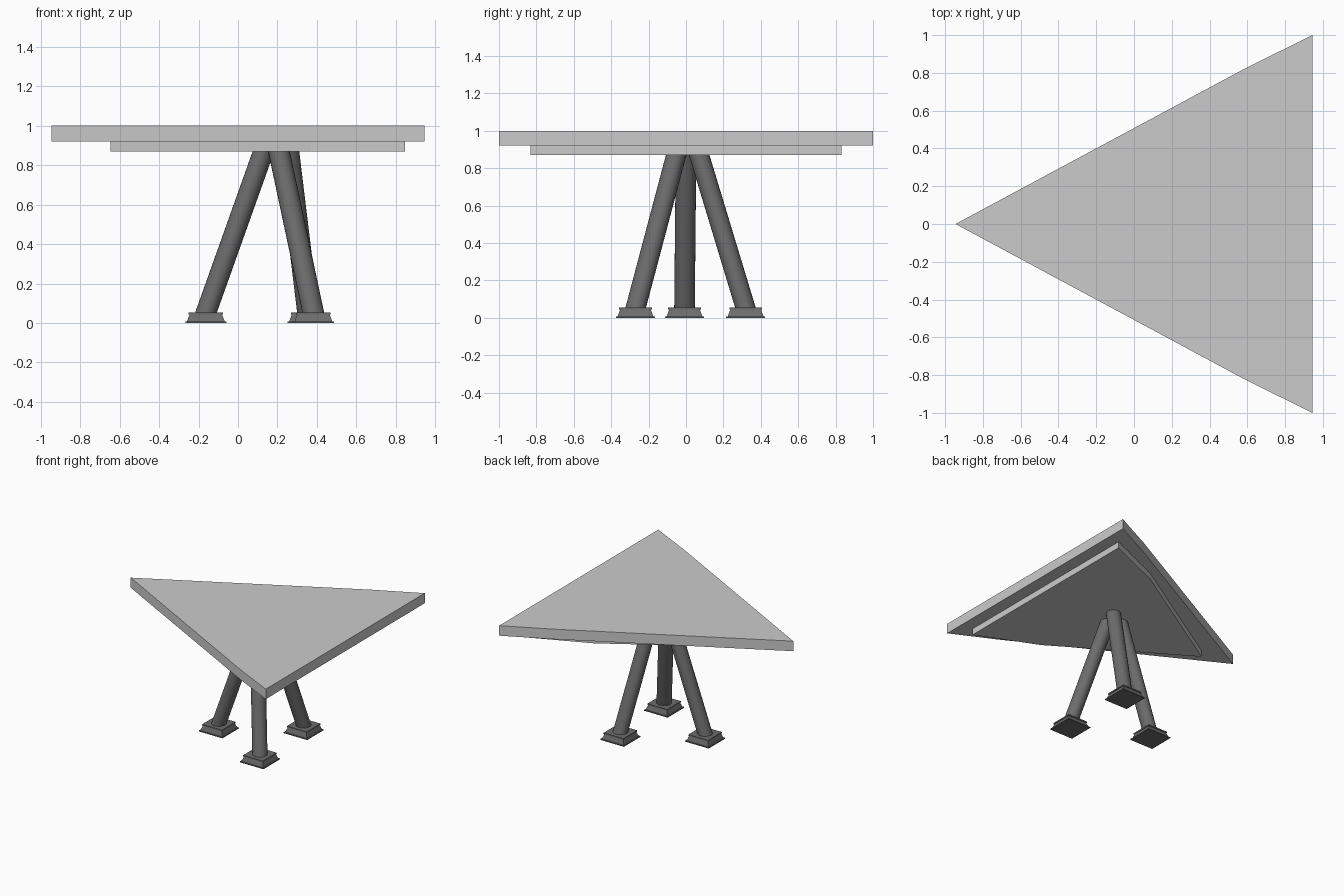
import bpy, bmesh
from mathutils import Vector

if "Cube" in bpy.data.objects:
    bpy.data.objects.remove(bpy.data.objects["Cube"])


def grey(name, v):
    mat = bpy.data.materials.new(name)
    mat.diffuse_color = (v, v, v, 1)
    mat.use_nodes = True
    mat.node_tree.nodes["Principled BSDF"].inputs["Base Color"].default_value = mat.diffuse_color
    return mat


LIGHT, DARK = grey("light_grey", 0.57), grey("dark_grey", 0.15)


def finish(name, bm, mat, smooth=False):
    bmesh.ops.recalc_face_normals(bm, faces=bm.faces)
    mesh = bpy.data.meshes.new(name)
    bm.to_mesh(mesh)
    bm.free()
    mesh.materials.append(mat)
    obj = bpy.data.objects.new(name, mesh)
    bpy.context.collection.objects.link(obj)
    if smooth:
        bpy.ops.object.select_all(action='DESELECT')
        bpy.context.view_layer.objects.active = obj
        obj.select_set(True)
        bpy.ops.object.shade_smooth_by_angle()
    return obj


def slab(name, half, z0, z1):
    """Extrude an outline mirrored in y; half runs from the apex to the +y corner."""
    outline = half + [(x, -y) for x, y in reversed(half[1:])]
    bm = bmesh.new()
    face = bm.faces.new([bm.verts.new((x, y, z0)) for x, y in outline])
    ext = bmesh.ops.extrude_face_region(bm, geom=[face])
    top = [v for v in ext["geom"] if isinstance(v, bmesh.types.BMVert)]
    bmesh.ops.translate(bm, verts=top, vec=(0, 0, z1 - z0))
    # extrusion keeps or drops the base depending on the mesh: close it if open
    rim = [e for e in bm.edges if e.is_boundary]
    if rim:
        bmesh.ops.holes_fill(bm, edges=rim)
    return finish(name, bm, LIGHT)


def leg(name, foot, head, z0, z1, radius):
    """Slanted round post with level ends."""
    bm = bmesh.new()
    bmesh.ops.create_cone(bm, cap_ends=True, segments=24,
                          radius1=radius, radius2=radius, depth=1)
    a, b = Vector((*foot, z0)), Vector((*head, z1))
    for v in bm.verts:
        t = v.co.z + 0.5
        v.co = Vector((v.co.x, v.co.y, 0)) + a.lerp(b, t)
    return finish(name, bm, DARK, True)


def foot_pad(name, x, y, profile):
    """Square stepped foot from (half width, height) rings."""
    bm = bmesh.new()
    rings = [[bm.verts.new((x + sx * w, y + sy * w, z))
              for sx, sy in ((-1, -1), (1, -1), (1, 1), (-1, 1))]
             for w, z in profile]
    for r, s in zip(rings, rings[1:]):
        for i in range(4):
            j = (i + 1) % 4
            bm.faces.new((r[i], r[j], s[j], s[i]))
    bm.faces.new(rings[0])
    bm.faces.new(rings[-1])
    return finish(name, bm, DARK)


# Table top and the smaller board under it
slab("table_top", [(-0.945, 0), (0.6, 0.83), (0.945, 1.0)], 0.92, 1.0)
slab("under_board", [(-0.645, 0), (0.37, 0.627), (0.845, 0.832)], 0.87, 0.92)

# Three leaning legs, each on a stepped square foot
FOOT = [(0.104, 0), (0.104, 0.007), (0.096, 0.007), (0.082, 0.044),
        (0.087, 0.044), (0.087, 0.054)]
LEGS = {
    "left": ((-0.163, -0.008), (0.130, 0.000)),
    "front": ((0.382, -0.270), (0.207, -0.052)),
    "back": ((0.355, 0.319), (0.255, 0.070)),
}
for side, (foot, head) in LEGS.items():
    leg(side + "_leg", foot, head, 0.05, 0.872, 0.055)
    foot_pad(side + "_foot", *foot, FOOT)
